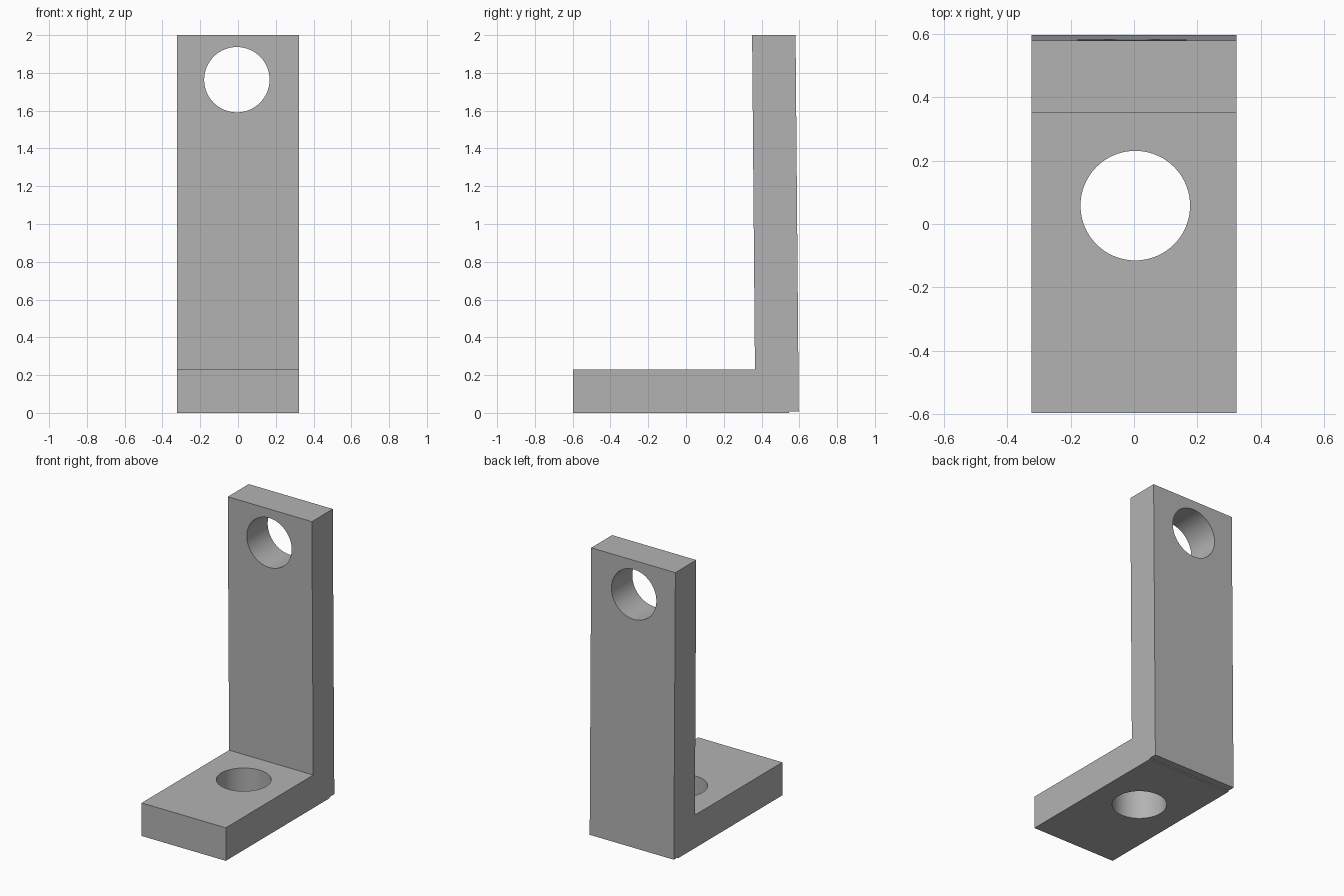
import bpy
import bmesh
import math

cube = bpy.data.objects.get("Cube")
if cube:
    bpy.data.objects.remove(cube, do_unlink=True)

HALF_WIDTH = 0.324
HOLE_RADIUS = 0.173

grey = bpy.data.materials.new("plain grey")
grey.use_nodes = True
colour = (0.45, 0.45, 0.45, 1)
grey.diffuse_color = colour
grey.node_tree.nodes["Principled BSDF"].inputs["Base Color"].default_value = colour


def extrude_profile(name, points):
    """Extrude a (y, z) outline across the full width."""
    bm = bmesh.new()
    face = bm.faces.new([bm.verts.new((-HALF_WIDTH, y, z)) for y, z in points])
    grown = bmesh.ops.extrude_face_region(bm, geom=[face])["geom"]
    verts = [v for v in grown if isinstance(v, bmesh.types.BMVert)]
    bmesh.ops.translate(bm, vec=(2 * HALF_WIDTH, 0, 0), verts=verts)
    bmesh.ops.recalc_face_normals(bm, faces=bm.faces)
    mesh = bpy.data.meshes.new(name)
    bm.to_mesh(mesh)
    bm.free()
    mesh.materials.append(grey)
    obj = bpy.data.objects.new(name, mesh)
    bpy.context.collection.objects.link(obj)
    return obj


def drill(target, name, location, rotation):
    """Cut a round through hole with a hidden cylinder."""
    bpy.ops.mesh.primitive_cylinder_add(vertices=96, radius=HOLE_RADIUS, depth=0.6,
                                        location=location, rotation=rotation)
    cutter = bpy.context.object
    cutter.name = name
    cutter.data.materials.append(grey)
    cut = target.modifiers.new(name, 'BOOLEAN')
    cut.operation = 'DIFFERENCE'
    cut.solver = 'EXACT'
    cut.object = cutter
    bpy.context.view_layer.objects.active = target
    bpy.ops.object.modifier_apply(modifier=cut.name)
    bpy.data.objects.remove(cutter, do_unlink=True)


# L-shaped bracket: slightly leaning upright and a shallow step under the heel
bracket = extrude_profile("angle_bracket", [
    (-0.597, 0), (0.545, 0), (0.545, 0.008), (0.597, 0.008), (0.595, 0.24),
    (0.58, 2), (0.35, 2), (0.365, 0.23), (-0.597, 0.23)])

# Bolt holes
drill(bracket, "upright_hole", (-0.006, 0.465, 1.764), (math.pi / 2, 0, 0))
drill(bracket, "base_hole", (0.004, 0.058, 0.1), (0, 0, 0))

# Smooth hole walls, sharp edges elsewhere
bpy.ops.object.select_all(action='DESELECT')
bracket.select_set(True)
bpy.context.view_layer.objects.active = bracket
bpy.ops.object.shade_smooth_by_angle(angle=math.radians(30))
